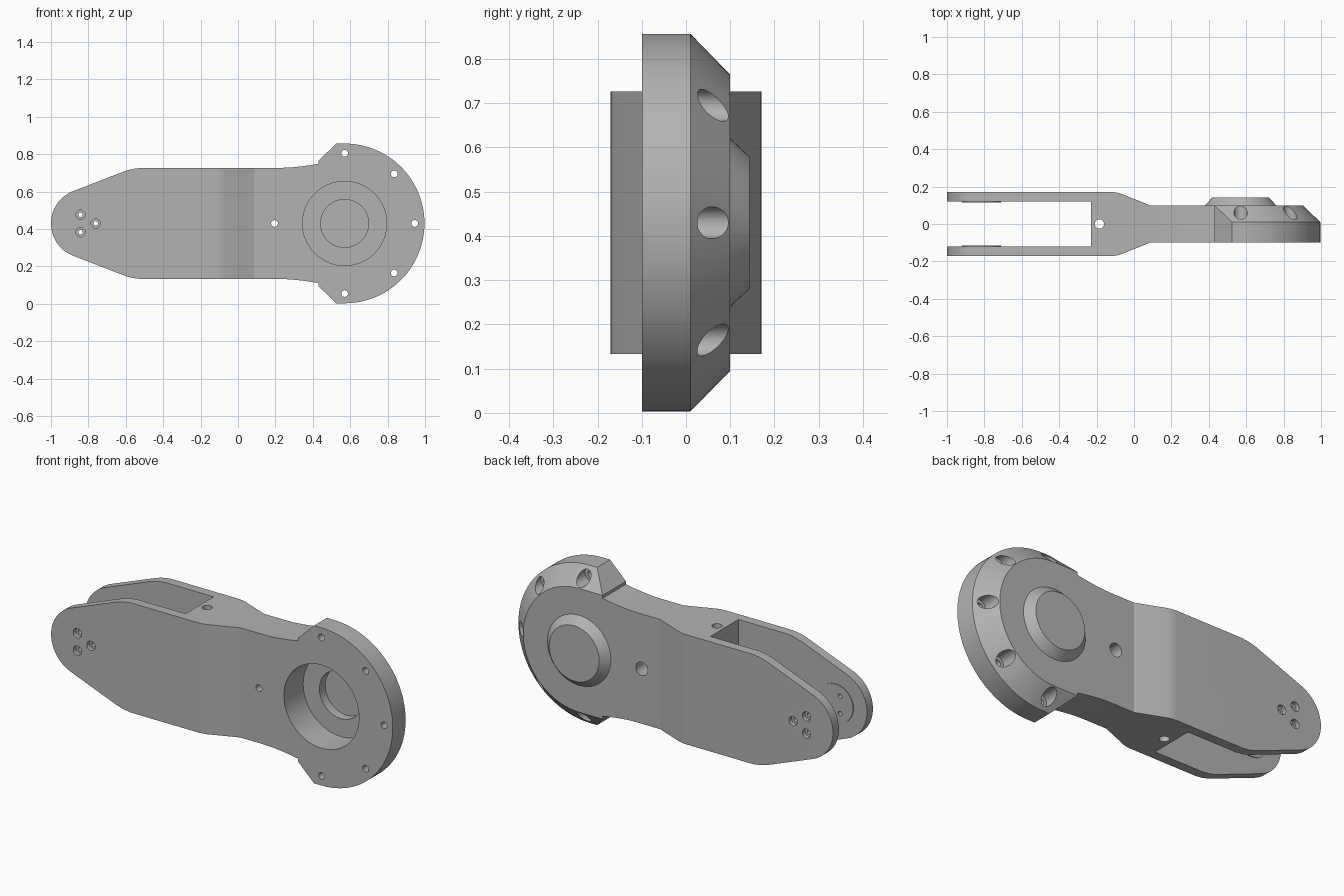
import bpy, bmesh, math
from mathutils import Vector

if "Cube" in bpy.data.objects:
    bpy.data.objects.remove(bpy.data.objects["Cube"])

ZC, HX, PX = 0.43, 0.57, -0.815   # axis height, head centre x, fork pivot x

grey = bpy.data.materials.new("machined_grey")
grey.diffuse_color = (0.45, 0.45, 0.45, 1)
grey.use_nodes = True
grey.node_tree.nodes["Principled BSDF"].inputs["Base Color"].default_value = grey.diffuse_color


def make(name, bm):
    bmesh.ops.recalc_face_normals(bm, faces=bm.faces)
    me = bpy.data.meshes.new(name)
    bm.to_mesh(me)
    bm.free()
    me.materials.append(grey)
    ob = bpy.data.objects.new(name, me)
    bpy.context.collection.objects.link(ob)
    return ob


def prism(name, pts, lo, hi, axis):
    """Extrude a 2D outline along y (points are x,z) or z (points are x,y)."""
    bm = bmesh.new()
    at = lambda p, d: (p[0], d, p[1]) if axis == 'y' else (p[0], p[1], d)
    a = [bm.verts.new(at(p, lo)) for p in pts]
    b = [bm.verts.new(at(p, hi)) for p in pts]
    bm.faces.new(a)
    bm.faces.new(b)
    n = len(pts)
    for i in range(n):
        bm.faces.new((a[i], a[(i + 1) % n], b[(i + 1) % n], b[i]))
    return make(name, bm)


def arc(cx, cz, r, a0, a1, n):
    return [(cx + r * math.cos(math.radians(a0 + (a1 - a0) * i / n)),
             cz + r * math.sin(math.radians(a0 + (a1 - a0) * i / n))) for i in range(n + 1)]


def disc(name, x, z, r, y0, y1, n=32):
    return prism(name, arc(x, z, r, 0, 360, n)[:-1], y0, y1, 'y')


def boolean(ob, other, op):
    m = ob.modifiers.new("bool", 'BOOLEAN')
    m.operation, m.object, m.solver = op, other, 'EXACT'
    bpy.context.view_layer.objects.active = ob
    bpy.ops.object.modifier_apply(modifier=m.name)
    bpy.data.objects.remove(other)


# Arm: side outline intersected with the stepped thickness seen from above
upper = arc(PX, 0, 0.185, 180, 111, 14)
upper += [(-0.61, 0.278), (-0.585, 0.286), (-0.56, 0.292), (-0.52, 0.297), (0.22, 0.297),
          (0.28, 0.299), (0.34, 0.305), (0.39, 0.312), (0.43, 0.319), (0.50, 0.319)]
outline = [(x, ZC + z) for x, z in upper] + [(x, ZC - z) for x, z in reversed(upper[1:])]
arm = prism("linkage_arm", outline, -0.3, 0.3, 'y')
half = [(-1.2, 0.171), (-0.12, 0.171), (-0.095, 0.169), (-0.07, 0.162), (0.085, 0.1), (0.7, 0.1)]
boolean(arm, prism("thickness", half + [(x, -y) for x, y in reversed(half)], -0.2, 1.2, 'z'),
        'INTERSECT')

# Fork slot
boolean(arm, prism("slot", [(-1.3, -0.12), (-0.23, -0.12), (-0.23, 0.12), (-1.3, 0.12)],
                   -0.3, 1.3, 'z'), 'DIFFERENCE')

# Round head with chamfered back and clipped shoulders
bm = bmesh.new()
full = arc(HX, ZC, 0.427, -90, 90, 48)
shoulder = [(0.525, ZC + 0.427), (0.43, ZC + 0.335), (0.43, ZC - 0.335), (0.525, ZC - 0.427)]
back = arc(HX, ZC, 0.335, -90, 90, 48) + shoulder[1:3]
for y, pts in ((-0.1, full + shoulder), (0.01, full + shoulder), (0.1, back)):
    for x, z in pts:
        bm.verts.new((x, y, z))
hull = bmesh.ops.convex_hull(bm, input=bm.verts[:])
bmesh.ops.dissolve_limit(bm, angle_limit=0.01, verts=bm.verts[:], edges=bm.edges[:])
boolean(arm, make("head", bm), 'UNION')

# Tapered boss on the back of the head
bm = bmesh.new()
rings = [[bm.verts.new((x, y, z)) for x, z in arc(HX, ZC, r, 0, 360, 64)[:-1]]
         for y, r in ((0.06, 0.19), (0.1, 0.19), (0.143, 0.15))]
for a, b in zip(rings, rings[1:]):
    for i in range(64):
        j = (i + 1) % 64
        bm.faces.new((a[i], a[j], b[j], b[i]))
bm.faces.new(rings[0])
bm.faces.new(rings[-1])
boolean(arm, make("boss", bm), 'UNION')

# Stepped bearing pocket in the front
boolean(arm, disc("pocket", HX, ZC, 0.225, -0.3, 0.065, 64), 'DIFFERENCE')
boolean(arm, disc("bore", HX, ZC, 0.128, 0.0, 0.115, 64), 'DIFFERENCE')

# Ring of counterbored screw holes
for deg in (-90, -45, 0, 45, 90, 180):
    x = HX + 0.375 * math.cos(math.radians(deg))
    z = ZC + 0.375 * math.sin(math.radians(deg))
    boolean(arm, disc("screw", x, z, 0.018, -0.3, 0.3), 'DIFFERENCE')
    boolean(arm, disc("counterbore", x, z, 0.036, 0.0, 0.3), 'DIFFERENCE')

# Raised pads inside the fork
for s in (-1, 1):
    y0, y1 = sorted((s * 0.115, s * 0.14))
    boolean(arm, disc("pad", PX, ZC, 0.105, y0, y1, 48), 'UNION')

# Counterbored pivot screws through both fork plates
for deg in (0, 120, 240):
    x = PX + 0.054 * math.cos(math.radians(deg))
    z = ZC + 0.054 * math.sin(math.radians(deg))
    boolean(arm, disc("pivot_screw", x, z, 0.012, -0.3, 0.3), 'DIFFERENCE')
    for s in (-1, 1):
        y0, y1 = sorted((s * 0.148, s * 0.3))
        boolean(arm, disc("pivot_counterbore", x, z, 0.025, y0, y1), 'DIFFERENCE')

# Vertical cross hole behind the slot
boolean(arm, prism("cross_hole", arc(-0.185, 0, 0.025, 0, 360, 32)[:-1], -0.3, 1.3, 'z'),
        'DIFFERENCE')

bpy.ops.object.select_all(action='DESELECT')
arm.select_set(True)
bpy.context.view_layer.objects.active = arm
bpy.ops.object.shade_smooth_by_angle(angle=math.radians(15))
